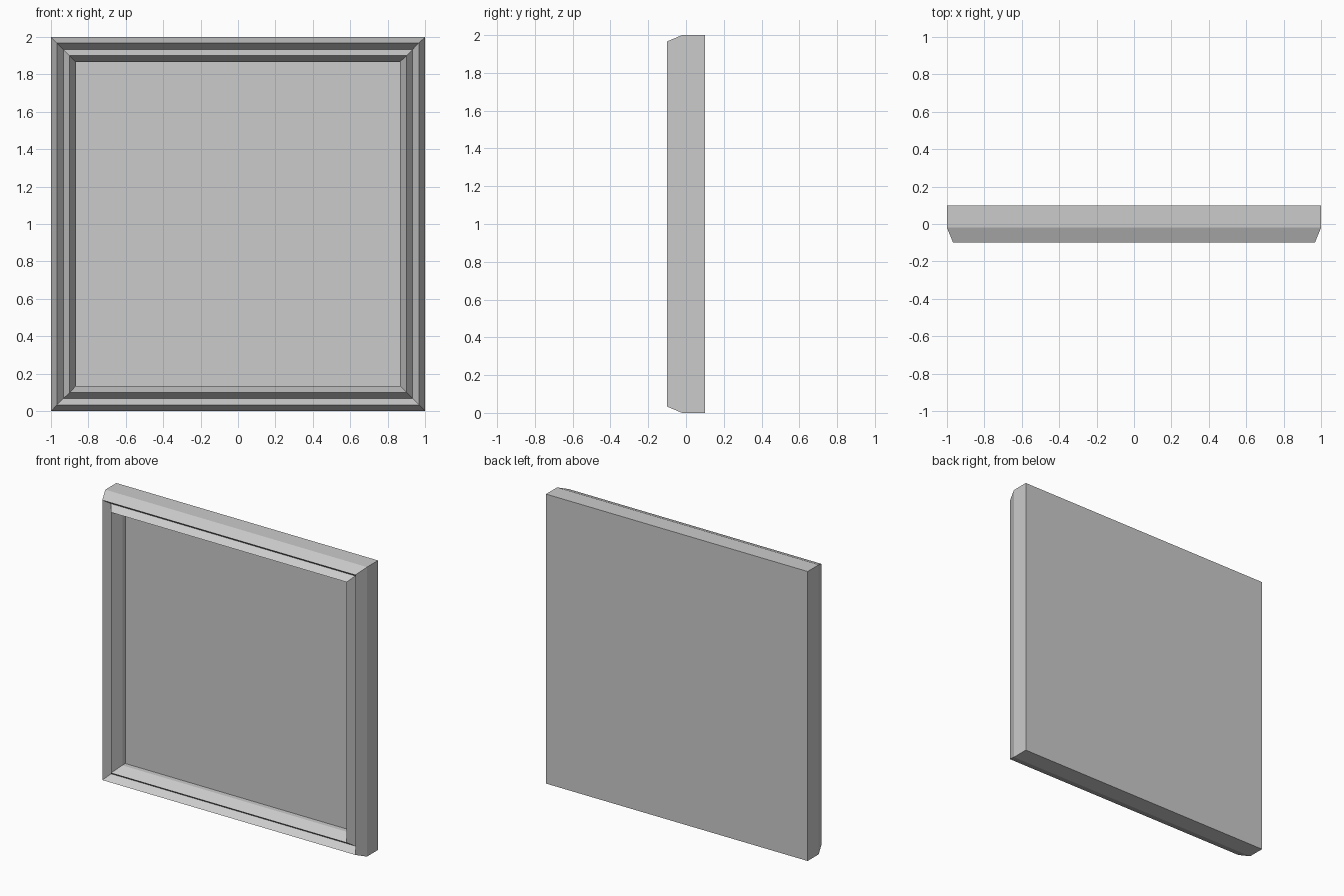
import bpy, bmesh

if "Cube" in bpy.data.objects:
    bpy.data.objects.remove(bpy.data.objects["Cube"])

# Moulding cross-section from back edge to inner panel: (inset from outline, y)
PROFILE = [(0.0, 0.1), (0.0, -0.02), (0.033, -0.1), (0.067, -0.052),
           (0.1, -0.1), (0.133, -0.025), (0.133, 0.008)]


def square_ring(bm, inset, y):
    h = 1.0 - inset
    return [bm.verts.new((sx * h, y, 1.0 + sz * h))
            for sx, sz in ((-1, -1), (1, -1), (1, 1), (-1, 1))]


bm = bmesh.new()
rings = [square_ring(bm, inset, y) for inset, y in PROFILE]

# Mitred moulding: join each square ring to the next
for a, b in zip(rings, rings[1:]):
    for i in range(4):
        j = (i + 1) % 4
        bm.faces.new((a[i], a[j], b[j], b[i]))

# Back board and recessed front panel
bm.faces.new(rings[0])
bm.faces.new(rings[-1])
bmesh.ops.recalc_face_normals(bm, faces=bm.faces)

mesh = bpy.data.meshes.new("framed_panel")
bm.to_mesh(mesh)
bm.free()
bpy.context.collection.objects.link(bpy.data.objects.new("framed_panel", mesh))
